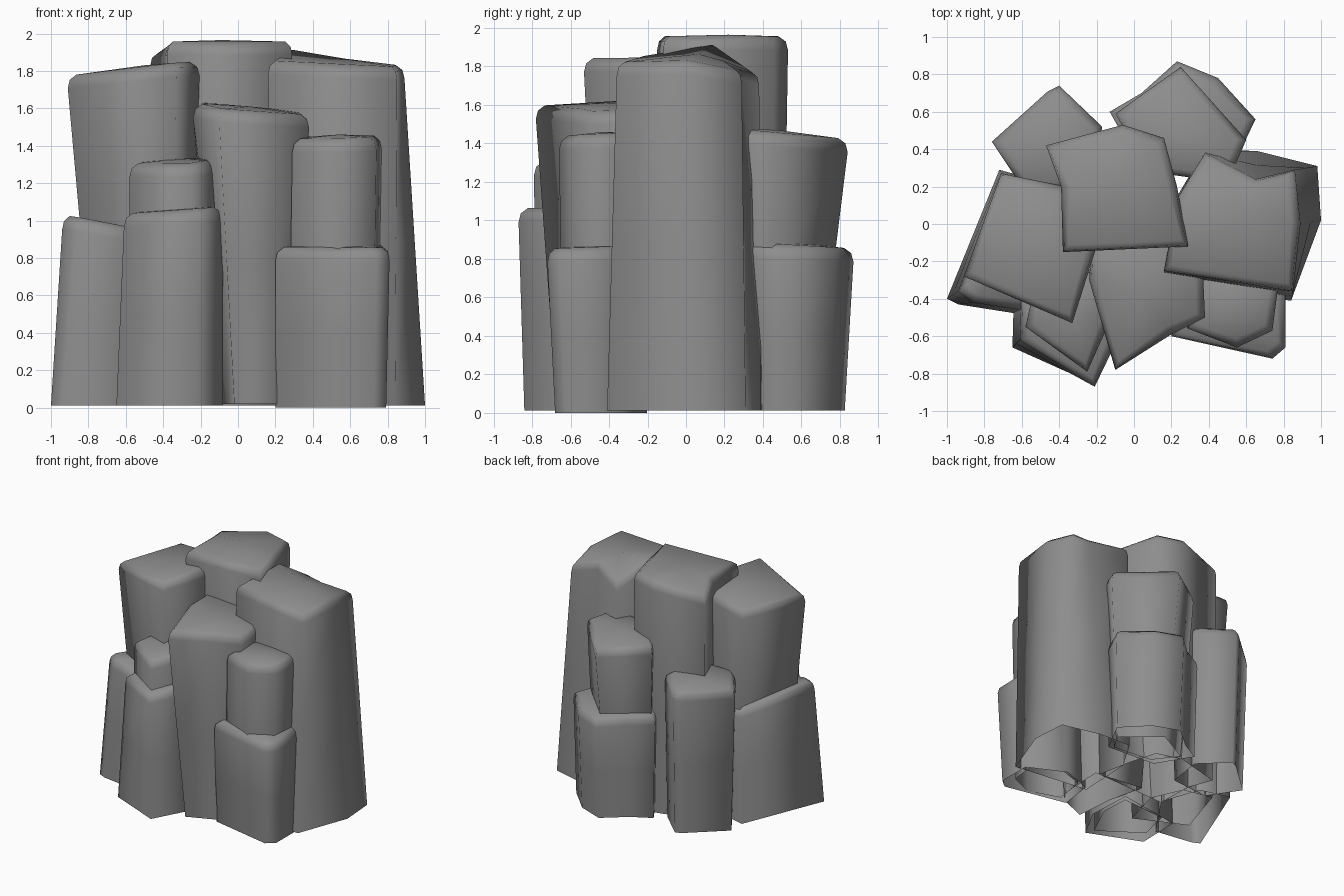
import bpy, bmesh, math

if "Cube" in bpy.data.objects:
    bpy.data.objects.remove(bpy.data.objects["Cube"])

stone = bpy.data.materials.new("grey_stone")
stone.diffuse_color = (0.27, 0.27, 0.27, 1)
stone.use_nodes = True
stone.node_tree.nodes["Principled BSDF"].inputs["Base Color"].default_value = stone.diffuse_color


def column(name, top, z, slope=(0, 0), foot=(1, 1, 0, 0), base=None, z0=0.012, dome=0.01):
    """Open-bottomed rock column. top: plan outline (x, y, optional height offset) on a tilted plane,
    foot: (scale x, scale y, shift x, shift y) giving the base when no outline is given."""
    n = len(top)
    cx = sum(p[0] for p in top) / n
    cy = sum(p[1] for p in top) / n
    rim = [(p[0], p[1], z + slope[0] * (p[0] - cx) + slope[1] * (p[1] - cy) + (p[2] if len(p) > 2 else 0))
           for p in top]
    if base is None:
        sx, sy, dx, dy = foot
        base = [(cx + (x - cx) * sx + dx, cy + (y - cy) * sy + dy) for x, y, h in rim]

    bm = bmesh.new()
    rings = [[bm.verts.new((x, y, z0)) for x, y in base]]
    # wall rings, then the rounded rim
    for f in (0.5, 1.0):
        ring = []
        for (bx, by), (tx, ty, h) in zip(base, rim):
            ring.append(bm.verts.new((bx + (tx - bx) * f, by + (ty - by) * f, z0 + (h - 0.075 - z0) * f)))
        rings.append(ring)
    for drop, inset in ((0.03, 0.012), (0.003, 0.05)):
        ring = []
        for x, y, h in rim:
            k = 1 - inset / math.hypot(x - cx, y - cy)
            ring.append(bm.verts.new((cx + (x - cx) * k, cy + (y - cy) * k, h - drop)))
        rings.append(ring)
    for a, b in zip(rings, rings[1:]):
        for i in range(n):
            j = (i + 1) % n
            bm.faces.new((a[i], a[j], b[j], b[i]))
    # slightly domed cap
    mid = bm.verts.new((cx, cy, z + dome))
    last = rings[-1]
    for i in range(n):
        bm.faces.new((last[i], last[(i + 1) % n], mid))
    bmesh.ops.recalc_face_normals(bm, faces=bm.faces[:])
    if sum(f.normal.z for f in mid.link_faces) < 0:
        bmesh.ops.reverse_faces(bm, faces=bm.faces[:])
    me = bpy.data.meshes.new(name)
    bm.to_mesh(me)
    bm.free()
    ob = bpy.data.objects.new(name, me)
    bpy.context.collection.objects.link(ob)
    me.materials.append(stone)
    bpy.ops.object.select_all(action='DESELECT')
    ob.select_set(True)
    bpy.context.view_layer.objects.active = ob
    bpy.ops.object.shade_smooth_by_angle(angle=math.radians(110))


# tall columns
column("centre_column",
       [(-0.39, 0.2), (-0.38, -0.15), (0.29, -0.12), (0.23, 0.2), (0.16, 0.46), (-0.06, 0.53), (-0.47, 0.42, -0.06)],
       1.96, (0, 0), (0.95, 0.9, 0, 0), dome=0.005)
column("left_column",
       [(-0.91, -0.28), (-0.33, -0.53), (-0.2, -0.12), (-0.36, 0.2), (-0.71, 0.27)],
       1.82, (0.1, -0.02), (0.7, 0.8, 0.03, 0))
column("right_column",
       [(0.16, -0.25), (0.85, -0.36), (0.89, 0.0), (0.86, 0.29, -0.06), (0.65, 0.24, -0.02),
        (0.38, 0.38, -0.09), (0.24, 0.15, 0.05)],
       1.85, (-0.04, 0.03), dome=0.015,
       base=[(0.2, -0.33), (0.84, -0.41), (1.0, 0.02), (0.98, 0.31), (0.66, 0.39), (0.38, 0.4), (0.22, 0.13)])
column("front_centre_column",
       [(-0.24, -0.3), (-0.1, -0.78), (0.2, -0.59), (0.38, -0.5), (0.36, -0.08), (-0.22, -0.02)],
       1.6, (-0.08, 0.03), z0=0.02,
       base=[(-0.05, -0.35), (-0.02, -0.67), (0.2, -0.58), (0.28, -0.5), (0.3, -0.1), (-0.12, -0.05)])

# stepped columns: narrow upper block rising from a wider lower block
column("front_right_upper",
       [(0.29, -0.56), (0.55, -0.66), (0.74, -0.57), (0.77, -0.34), (0.55, -0.2), (0.33, -0.28)],
       1.45, (0.02, 0.03), (1.0, 0.9, -0.02, 0))
column("front_right_lower",
       [(0.2, -0.6), (0.74, -0.72), (0.81, -0.66), (0.81, -0.36), (0.5, -0.2), (0.24, -0.3)],
       0.865, (0, 0.03), (0.97, 0.92, -0.01, 0.02), z0=0.0)
column("front_left_upper",
       [(-0.58, -0.55), (-0.25, -0.79), (-0.12, -0.5), (-0.13, -0.25), (-0.52, -0.28)],
       1.32, (0.03, 0.04), (1.0, 0.95, 0, 0))
column("front_left_lower",
       [(-0.61, -0.62), (-0.21, -0.87), (-0.08, -0.6), (-0.1, -0.22), (-0.6, -0.3)],
       1.06, (0.06, 0.0),
       base=[(-0.65, -0.66), (-0.22, -0.84), (-0.08, -0.58), (-0.1, -0.22), (-0.64, -0.3)])
column("back_right_upper",
       [(-0.1, 0.59), (0.08, 0.28), (0.5, 0.22), (0.6, 0.45), (0.25, 0.84)],
       1.46, (0, -0.08), (0.8, 0.6, 0, -0.02))
column("back_right_lower",
       [(-0.13, 0.6), (0.05, 0.28), (0.5, 0.25), (0.65, 0.56), (0.45, 0.78), (0.23, 0.87), (0.04, 0.7)],
       0.875, (0, -0.05), (0.95, 0.88, 0, -0.01))

# single low columns
column("far_left_column",
       [(-0.94, -0.36), (-0.86, -0.42), (-0.6, -0.46), (-0.35, -0.1), (-0.46, 0.2), (-0.7, 0.27)],
       0.97, (-0.17, -0.04),
       base=[(-1.0, -0.4), (-0.94, -0.43), (-0.62, -0.48), (-0.36, -0.1), (-0.47, 0.22), (-0.72, 0.29)])
column("back_left_column",
       [(-0.76, 0.44), (-0.58, 0.17), (-0.22, 0.2), (-0.17, 0.52), (-0.4, 0.74), (-0.46, 0.71)],
       1.22, (0.05, -0.06), (0.92, 0.92, 0.01, -0.01))
